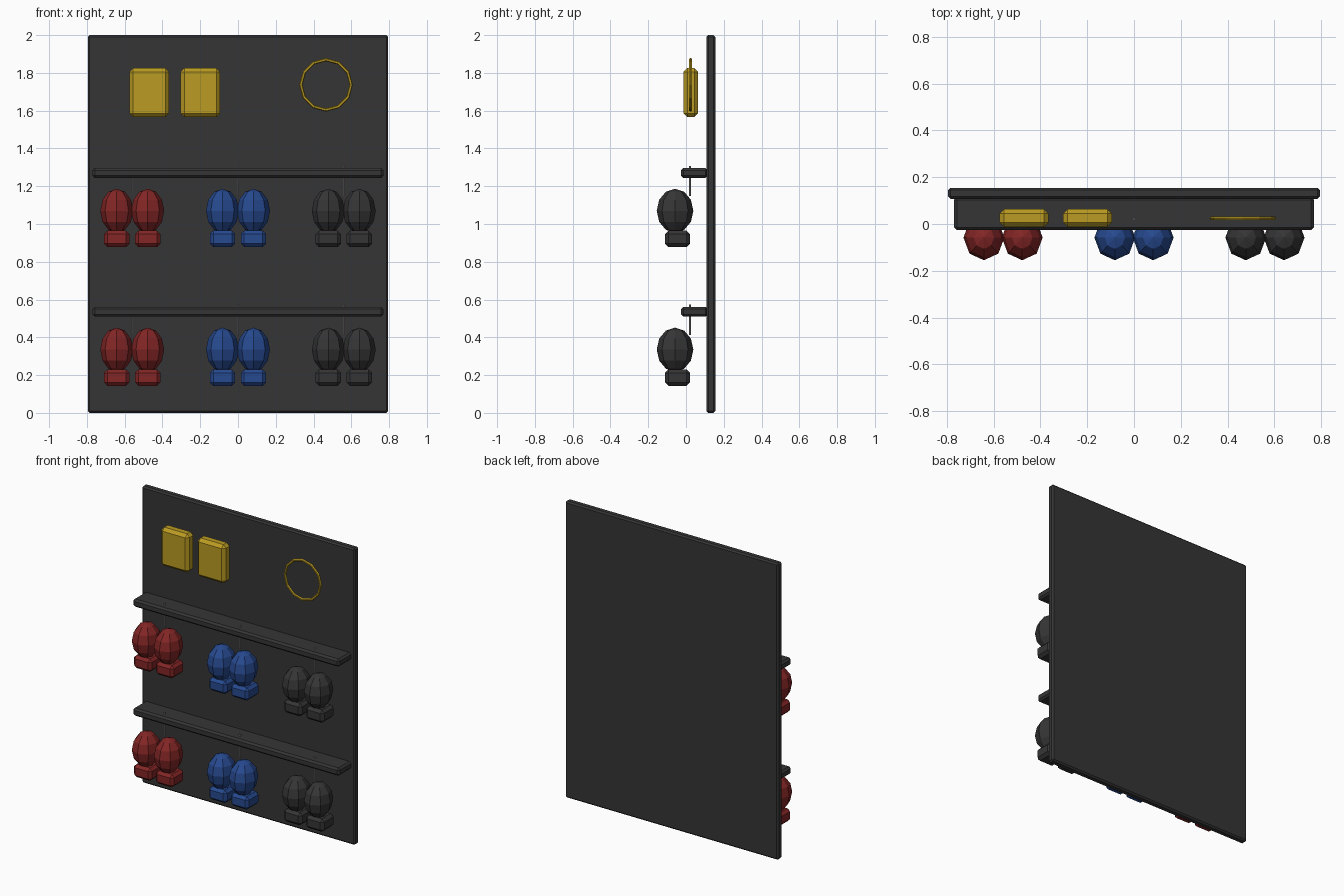
import bpy, bmesh, math
from mathutils import Matrix, Vector

if "Cube" in bpy.data.objects:
    bpy.data.objects.remove(bpy.data.objects["Cube"])


def material(name, rgb):
    m = bpy.data.materials.new(name)
    m.diffuse_color = (*rgb, 1)
    m.use_nodes = True
    m.node_tree.nodes["Principled BSDF"].inputs["Base Color"].default_value = m.diffuse_color
    return m


CHARCOAL = material("charcoal", (0.036, 0.036, 0.036))
RED = material("red", (0.23, 0.019, 0.019))
BLUE = material("blue", (0.020, 0.068, 0.28))
YELLOW = material("yellow", (0.50, 0.33, 0.016))
STEEL = material("steel", (0.35, 0.35, 0.36))


def finish(bm, name, mat):
    bmesh.ops.recalc_face_normals(bm, faces=bm.faces)
    mesh = bpy.data.meshes.new(name)
    bm.to_mesh(mesh)
    bm.free()
    mesh.materials.append(mat)
    obj = bpy.data.objects.new(name, mesh)
    bpy.context.collection.objects.link(obj)
    return obj


def box(name, lo, hi, bevel, mat):
    lo, hi = Vector(lo), Vector(hi)
    bm = bmesh.new()
    bmesh.ops.create_cube(bm, size=1, matrix=Matrix.Translation((lo + hi) / 2)
                          @ Matrix.Diagonal((*(hi - lo), 1)))
    bmesh.ops.bevel(bm, geom=bm.edges[:], offset=bevel, segments=1,
                    affect='EDGES', profile=0.5)
    return finish(bm, name, mat)


def glove(name, x, z, mat):
    # rounded fist
    bm = bmesh.new()
    bmesh.ops.create_uvsphere(bm, u_segments=8, v_segments=6, radius=0.097,
                              matrix=Matrix.Translation((x, -0.058, z))
                              @ Matrix.Diagonal((0.9, 1, 1.2, 1)))
    finish(bm, name + "_fist", mat)
    # cuff under the fist
    box(name + "_cuff", (x - 0.067, -0.111, z - 0.192), (x + 0.067, 0.021, z - 0.105),
        0.018, mat)


def hook(name, x, z0, z1):
    bm = bmesh.new()
    bmesh.ops.create_cone(bm, cap_ends=True, segments=8, radius1=0.005, radius2=0.005,
                          depth=z1 - z0,
                          matrix=Matrix.Translation((x, 0.021, (z0 + z1) / 2)))
    finish(bm, name, STEEL)


# back panel
box("back_panel", (-0.795, 0.108, 0), (0.795, 0.155, 2), 0.01, CHARCOAL)

# two shelves, each with three hanging pairs of gloves
for row, z in (("upper", 1.27), ("lower", 0.535)):
    box(row + "_shelf", (-0.77, -0.026, z - 0.026), (0.77, 0.115, z + 0.026),
        0.012, CHARCOAL)
    for colour, x, mat in (("red", -0.56, RED), ("blue", 0, BLUE), ("black", 0.56, CHARCOAL)):
        hook(f"{row}_{colour}_hook", x, z - 0.122, z + 0.038)
        for side, dx in (("left", -0.082), ("right", 0.082)):
            glove(f"{row}_{colour}_{side}_glove", x + dx, z - 0.2, mat)

# punch pads
for side, x in (("left", -0.47), ("right", -0.199)):
    box(side + "_pad", (x - 0.105, -0.013, 1.566), (x + 0.105, 0.064, 1.826), 0.02, YELLOW)

# hanging ring
bpy.ops.mesh.primitive_torus_add(major_segments=12, minor_segments=6, major_radius=0.133,
                                 minor_radius=0.009, location=(0.466, 0.025, 1.737),
                                 rotation=(math.pi / 2, 0, 0))
ring = bpy.context.object
ring.name = "hanging_ring"
ring.data.materials.append(YELLOW)
